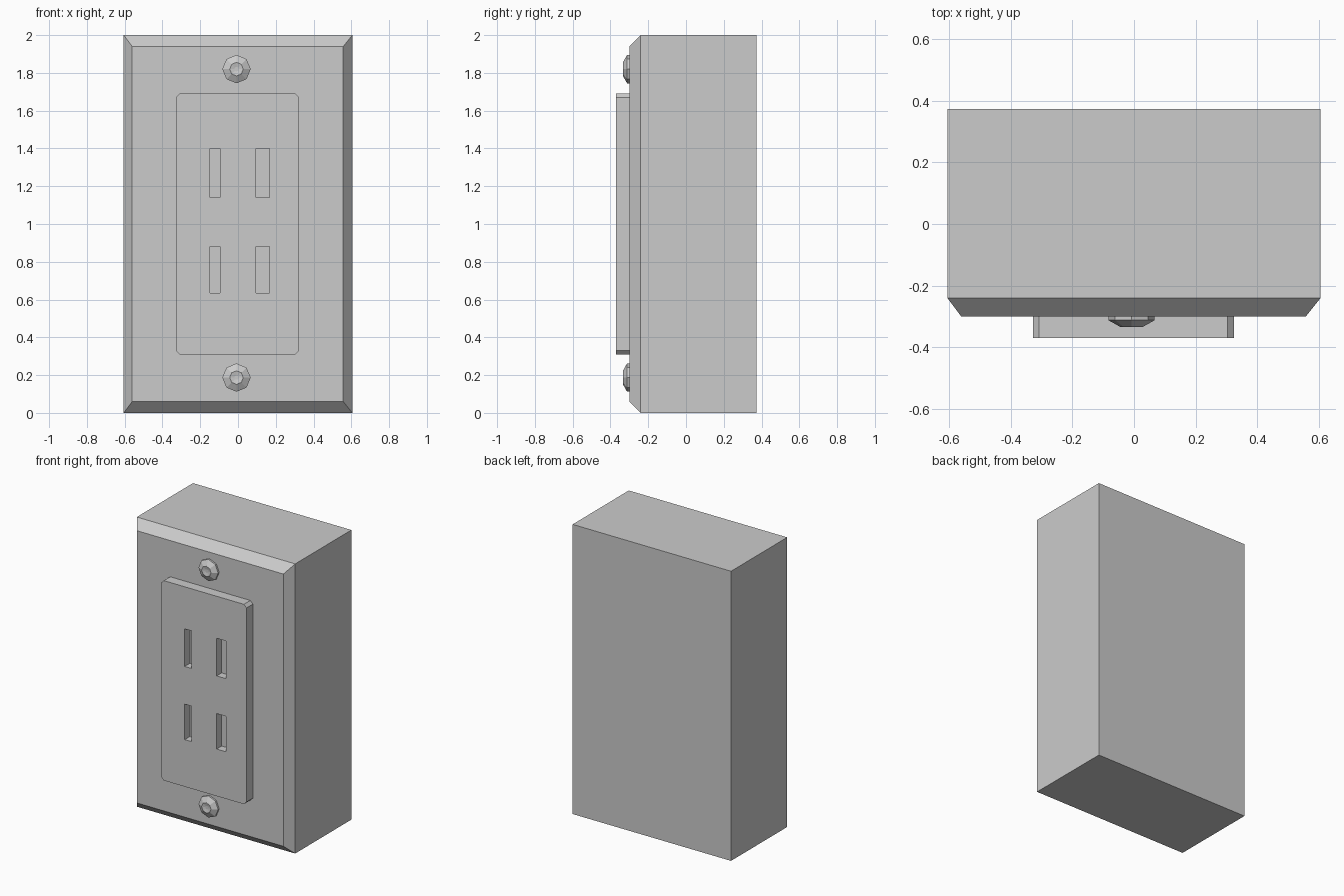
import bpy, bmesh, math

if "Cube" in bpy.data.objects:
    bpy.data.objects.remove(bpy.data.objects["Cube"])


def make_object(name, bm):
    bmesh.ops.recalc_face_normals(bm, faces=bm.faces[:])
    mesh = bpy.data.meshes.new(name)
    bm.to_mesh(mesh)
    bm.free()
    obj = bpy.data.objects.new(name, mesh)
    bpy.context.collection.objects.link(obj)
    return obj


def loft(name, rings):
    """Skin matching rings of points and cap both ends."""
    bm = bmesh.new()
    loops = [[bm.verts.new(p) for p in ring] for ring in rings]
    for a, b in zip(loops, loops[1:]):
        for i in range(len(a)):
            j = (i + 1) % len(a)
            bm.faces.new((a[i], a[j], b[j], b[i]))
    bm.faces.new(loops[0])
    bm.faces.new(loops[-1])
    return make_object(name, bm)


def rect(x0, x1, z0, z1, y, c=0.0):
    """Rectangle in the xz plane, with corners cut by c."""
    if not c:
        return [(x0, y, z0), (x1, y, z0), (x1, y, z1), (x0, y, z1)]
    return [(x0 + c, y, z0), (x1 - c, y, z0), (x1, y, z0 + c), (x1, y, z1 - c),
            (x1 - c, y, z1), (x0 + c, y, z1), (x0, y, z1 - c), (x0, y, z0 + c)]


def circle(cx, cz, r, y, n=8):
    return [(cx + r * math.cos(math.tau * i / n), y, cz + r * math.sin(math.tau * i / n))
            for i in range(n)]


# Wall box with a bevelled front plate
loft("outlet_box", [rect(-0.605, 0.605, 0, 2, 0.373),
                    rect(-0.605, 0.605, 0, 2, -0.24),
                    rect(-0.56, 0.557, 0.06, 1.94, -0.30)])

# Raised socket panel
panel = loft("socket_panel", [rect(-0.328, 0.324, 0.31, 1.69, y, 0.02) for y in (-0.295, -0.37)])

# Plug slots cut into the panel
for x0, x1 in ((-0.148, -0.095), (0.096, 0.166)):
    for z0, z1 in ((0.635, 0.88), (1.14, 1.40)):
        cutter = loft("slot_cutter", [rect(x0, x1, z0, z1, y) for y in (-0.315, -0.45)])
        cutter.hide_render = True
        cutter.hide_set(True)
        mod = panel.modifiers.new("slot", 'BOOLEAN')
        mod.operation = 'DIFFERENCE'
        mod.solver = 'EXACT'
        mod.object = cutter

# Domed eight-sided screws with a shallow dimple
for name, z in (("lower_screw", 0.187), ("upper_screw", 1.82)):
    loft(name, [circle(-0.008, z, r, y) for r, y in
                ((0.075, -0.295), (0.075, -0.312), (0.036, -0.334), (0.012, -0.329))])
